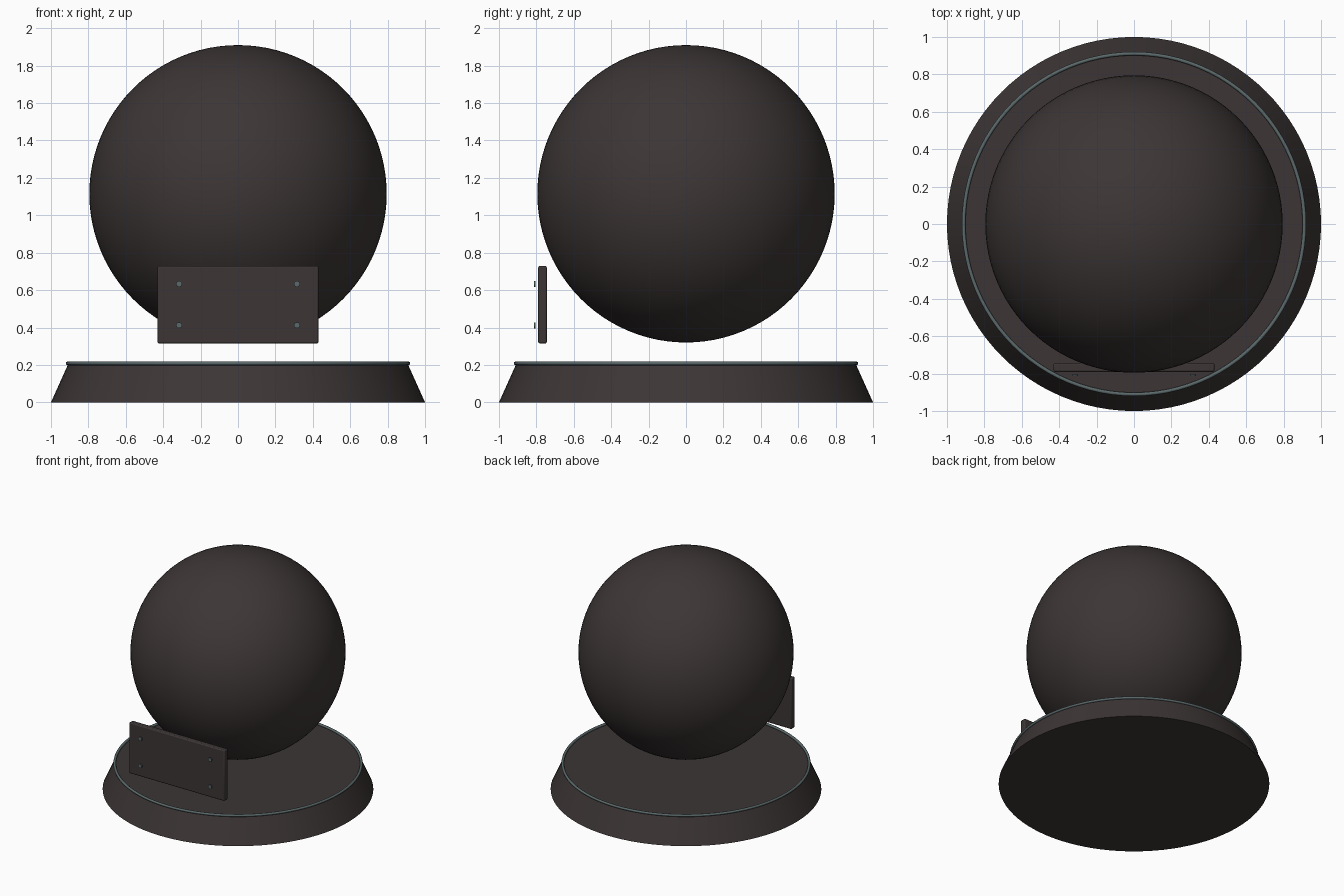
import bpy, math

if "Cube" in bpy.data.objects:
    bpy.data.objects.remove(bpy.data.objects["Cube"])

def material(name, color):
    m = bpy.data.materials.new(name)
    m.diffuse_color = (*color, 1)
    m.use_nodes = True
    m.node_tree.nodes["Principled BSDF"].inputs["Base Color"].default_value = m.diffuse_color
    return m

dark = material("dark brown", (0.046, 0.036, 0.036))
steel = material("grey teal metal", (0.105, 0.14, 0.145))

def finish(name, mat, smooth=True):
    ob = bpy.context.object
    ob.name = name
    ob.data.materials.append(mat)
    if smooth:
        bpy.ops.object.shade_smooth_by_angle(angle=math.radians(35))
    return ob

# tapered round base
bpy.ops.mesh.primitive_cone_add(vertices=96, radius1=1.0, radius2=0.91, depth=0.2,
                                location=(0, 0, 0.1))
finish("base", dark)

# thin metal ring around the top edge of the base
bpy.ops.mesh.primitive_torus_add(major_segments=96, minor_segments=12, major_radius=0.911,
                                 minor_radius=0.01, location=(0, 0, 0.208))
finish("base_ring", steel)

# large globe hovering above the base
bpy.ops.mesh.primitive_uv_sphere_add(segments=96, ring_count=48, radius=0.795,
                                     location=(0, 0, 1.115))
finish("globe", dark)

# flat plaque at the front with softened edges
bpy.ops.mesh.primitive_cube_add(size=1, location=(0, -0.767, 0.522))
plaque = bpy.context.object
plaque.scale = (0.86, 0.046, 0.414)
bpy.ops.object.transform_apply(location=False, rotation=False, scale=True)
bevel = plaque.modifiers.new("soft_edges", 'BEVEL')
bevel.width = 0.008
bevel.segments = 2
finish("plaque", dark)

# four small pins just in front of the plaque corners
for x in (-0.315, 0.315):
    for z in (0.412, 0.633):
        bpy.ops.mesh.primitive_cylinder_add(vertices=16, radius=0.016, depth=0.01,
                                            location=(x, -0.809, z),
                                            rotation=(math.pi / 2, 0, 0))
        finish("pin", steel)
